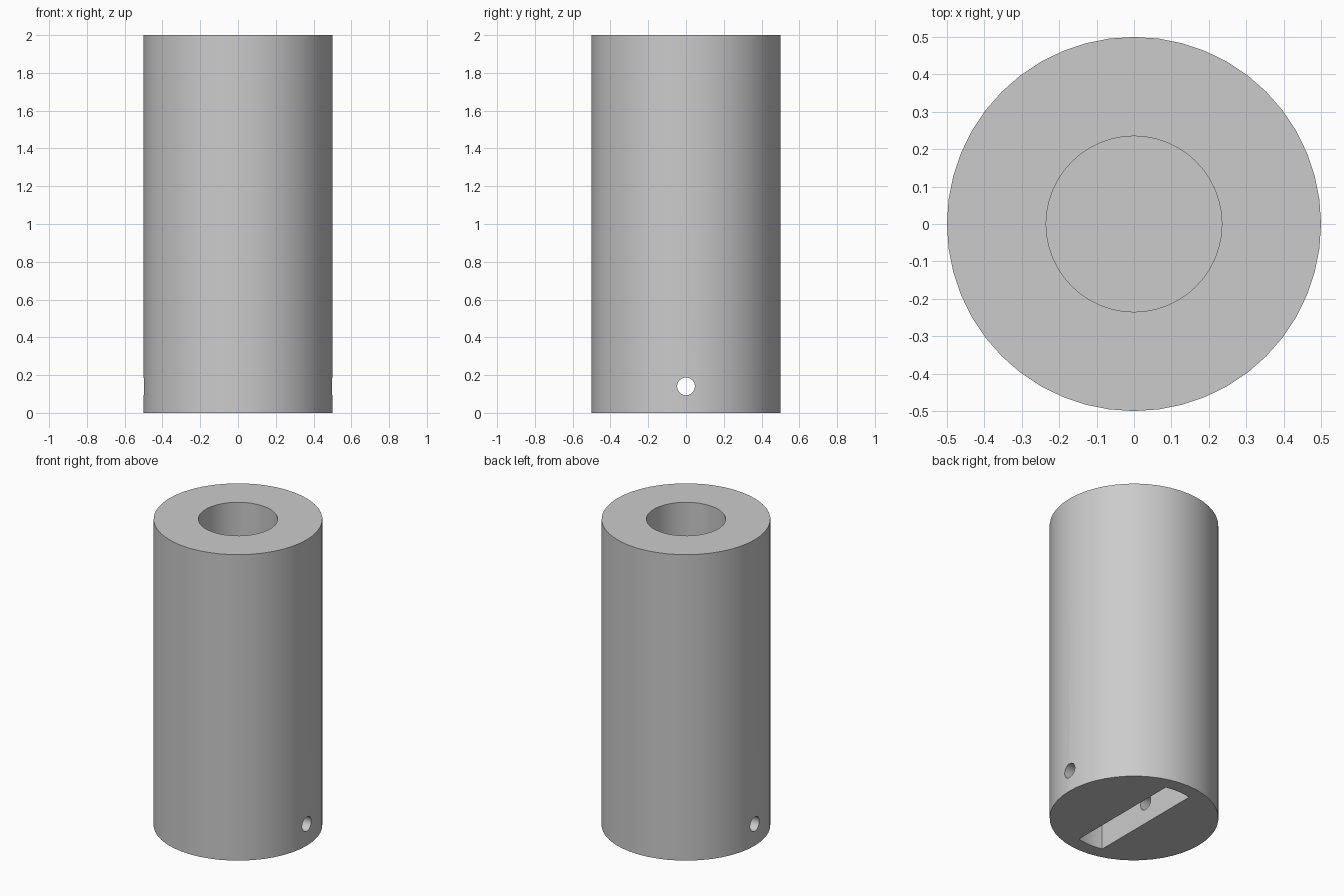
import bpy
import bmesh
from math import pi, sin, cos, asin
from mathutils import Matrix

cube = bpy.data.objects.get("Cube")
if cube:
    bpy.data.objects.remove(cube, do_unlink=True)

RADIUS, HEIGHT = 0.5, 2.0
SOCKET_RADIUS, SOCKET_DEPTH = 0.235, 1.0
SLOT_RADIUS, SLOT_HALF_WIDTH, SLOT_DEPTH = 0.41, 0.09, 0.3
PIN_RADIUS, PIN_HEIGHT = 0.047, 0.14

grey = bpy.data.materials.new("grey")
grey.use_nodes = True
grey.diffuse_color = (0.6, 0.6, 0.6, 1)
grey.node_tree.nodes["Principled BSDF"].inputs["Base Color"].default_value = grey.diffuse_color


def make_object(name, bm):
    bmesh.ops.recalc_face_normals(bm, faces=bm.faces)
    mesh = bpy.data.meshes.new(name)
    bm.to_mesh(mesh)
    bm.free()
    mesh.materials.append(grey)
    obj = bpy.data.objects.new(name, mesh)
    bpy.context.collection.objects.link(obj)
    return obj


def cylinder(name, radius, length, centre, segments=48, turn=Matrix()):
    bm = bmesh.new()
    bmesh.ops.create_cone(bm, cap_ends=True, segments=segments, radius1=radius,
                          radius2=radius, depth=length,
                          matrix=Matrix.Translation(centre) @ turn)
    return make_object(name, bm)


def slot_cutter(name):
    # Flat-sided slot along y whose ends follow a circle
    half = asin(SLOT_HALF_WIDTH / SLOT_RADIUS)
    bm = bmesh.new()
    outline = []
    for middle in (pi / 2, -pi / 2):
        for i in range(7):
            a = middle + half * (i / 3 - 1)
            outline.append(bm.verts.new((SLOT_RADIUS * cos(a), SLOT_RADIUS * sin(a), -0.1)))
    face = bm.faces.new(outline)
    side = bmesh.ops.extrude_face_region(bm, geom=[face])["geom"]
    bmesh.ops.translate(bm, vec=(0, 0, SLOT_DEPTH + 0.1),
                        verts=[v for v in side if isinstance(v, bmesh.types.BMVert)])
    return make_object(name, bm)


# Main body
body = cylinder("handle_body", RADIUS, HEIGHT, (0, 0, HEIGHT / 2))

# Round socket in the top, slot in the base, cross hole for a pin
cutters = [
    cylinder("socket_cutter", SOCKET_RADIUS, SOCKET_DEPTH + 0.1,
             (0, 0, HEIGHT + 0.05 - SOCKET_DEPTH / 2)),
    slot_cutter("slot_cutter"),
    cylinder("pin_hole_cutter", PIN_RADIUS, 1.2, (0, 0, PIN_HEIGHT), 32,
             Matrix.Rotation(pi / 2, 4, "Y")),
]
bpy.context.view_layer.objects.active = body
for cutter in cutters:
    mod = body.modifiers.new(cutter.name, "BOOLEAN")
    mod.operation = "DIFFERENCE"
    mod.solver = "EXACT"
    mod.object = cutter
    bpy.ops.object.modifier_apply(modifier=mod.name)
    bpy.data.objects.remove(cutter, do_unlink=True)

# Smooth round walls with sharp rims
bpy.ops.object.select_all(action="DESELECT")
body.select_set(True)
bpy.ops.object.shade_smooth_by_angle(angle=pi / 6)
